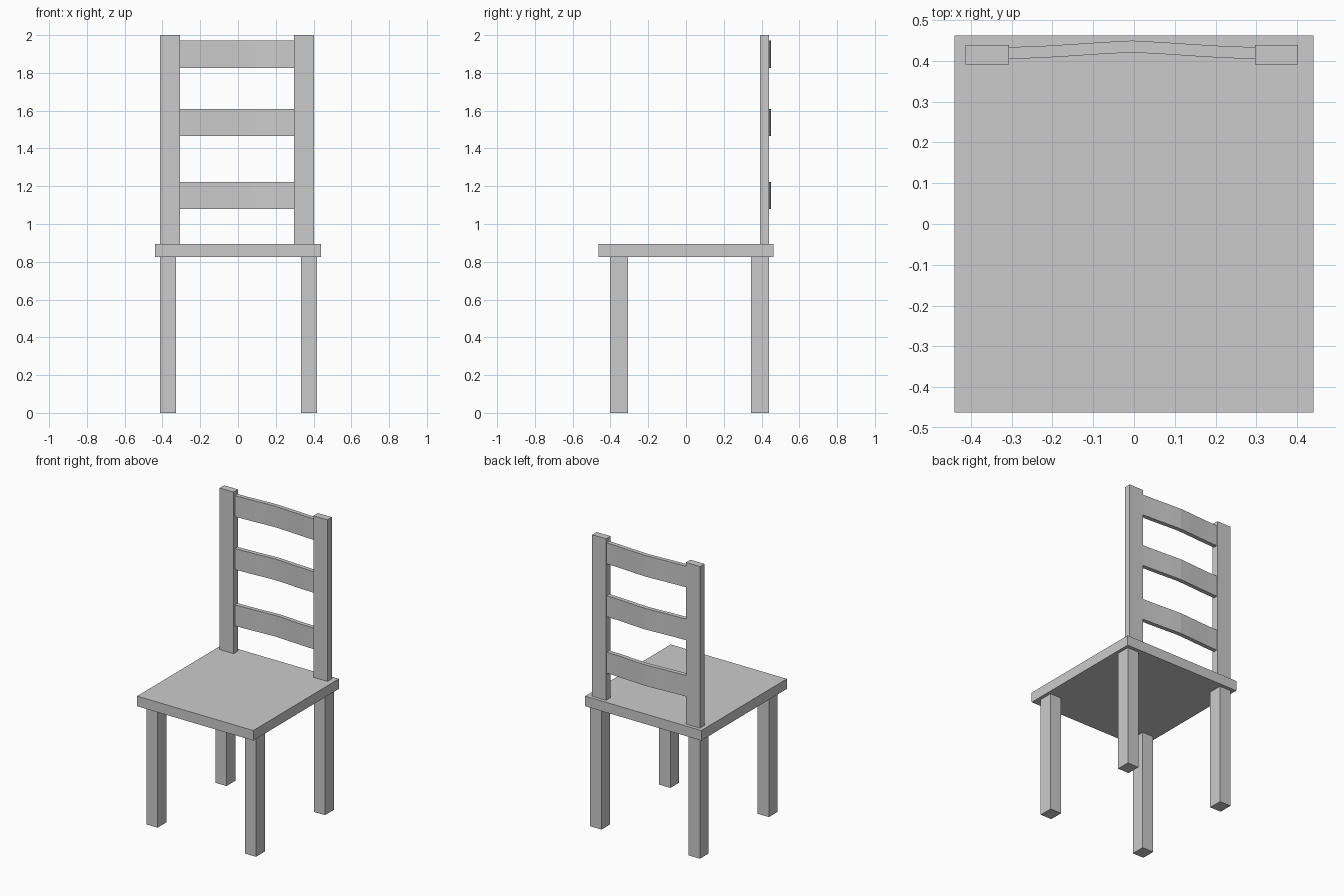
import bpy, bmesh

if "Cube" in bpy.data.objects:
    bpy.data.objects.remove(bpy.data.objects["Cube"])


def mesh_object(name, bm):
    bmesh.ops.recalc_face_normals(bm, faces=bm.faces)
    me = bpy.data.meshes.new(name)
    bm.to_mesh(me)
    bm.free()
    ob = bpy.data.objects.new(name, me)
    bpy.context.collection.objects.link(ob)
    return ob


def box(name, x, y, z):
    """Box from (min, max) ranges on each axis."""
    bm = bmesh.new()
    bmesh.ops.create_cube(bm, size=1)
    for v in bm.verts:
        v.co = [r[0] if c < 0 else r[1] for c, r in zip(v.co, (x, y, z))]
    return mesh_object(name, bm)


def slat(name, z0, z1, thickness=0.029):
    """Bowed board: outline in plan, extruded upwards."""
    half = [(0.302, 0.405), (0.225, 0.4075), (0.15, 0.412), (0.075, 0.417)]
    front = ([(-x, y) for x, y in half] + [(0, 0.421)]
             + [(x, y) for x, y in reversed(half)])
    outline = front + [(x, y + thickness) for x, y in reversed(front)]
    bm = bmesh.new()
    face = bm.faces.new([bm.verts.new((x - 0.005, y, z0)) for x, y in outline])
    ext = bmesh.ops.extrude_face_region(bm, geom=[face])
    verts = [g for g in ext["geom"] if isinstance(g, bmesh.types.BMVert)]
    bmesh.ops.translate(bm, verts=verts, vec=(0, 0, z1 - z0))
    return mesh_object(name, bm)


# Seat
box("seat", (-0.44, 0.44), (-0.463, 0.463), (0.825, 0.894))

# Legs and back posts
for side, leg_x, post_x in (("left", (-0.413, -0.328), (-0.413, -0.307)),
                            ("right", (0.333, 0.418), (0.297, 0.403))):
    box(f"front_leg_{side}", leg_x, (-0.402, -0.307), (0, 0.825))
    box(f"back_leg_{side}", leg_x, (0.344, 0.439), (0, 0.825))
    box(f"back_post_{side}", post_x, (0.391, 0.439), (0.894, 2.0))

# Back slats
for name, z0, z1 in (("lower_slat", 1.079, 1.223),
                     ("middle_slat", 1.465, 1.609),
                     ("upper_slat", 1.827, 1.971)):
    slat(name, z0, z1)
